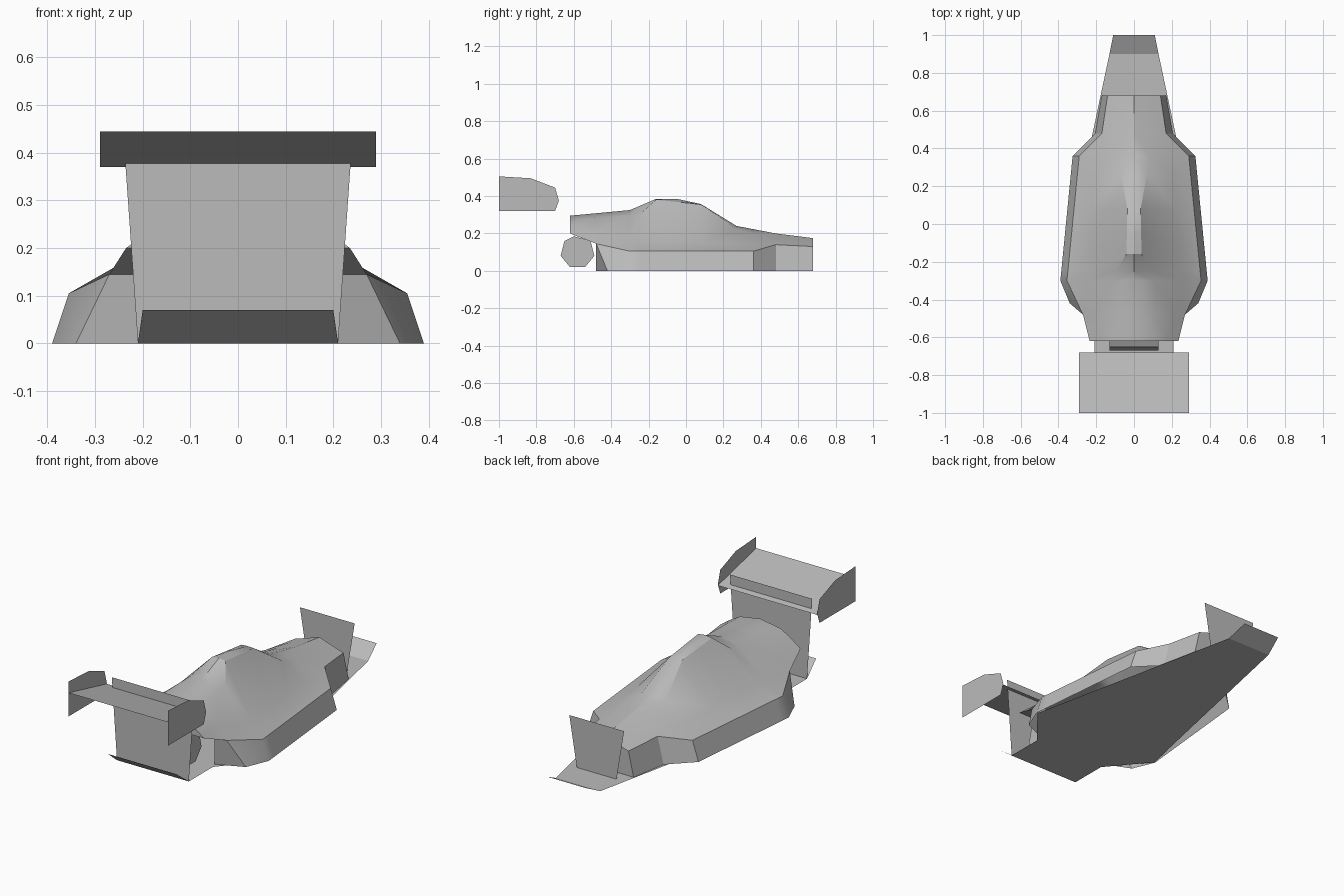
import bpy
import bmesh
from math import radians

default_cube = bpy.data.objects.get("Cube")
if default_cube:
    bpy.data.objects.remove(default_cube, do_unlink=True)

# One plain paint for every part
paint = bpy.data.materials.new("plain_grey")
paint.use_nodes = True
grey = (0.5, 0.5, 0.5, 1)
paint.diffuse_color = grey
paint.node_tree.nodes["Principled BSDF"].inputs["Base Color"].default_value = grey


def finish(bm, name, smooth_angle=None, recalc=False):
    """Turn a bmesh into a named, painted object."""
    if recalc:
        bmesh.ops.recalc_face_normals(bm, faces=bm.faces)
    mesh = bpy.data.meshes.new(name)
    bm.to_mesh(mesh)
    bm.free()
    mesh.materials.append(paint)
    part = bpy.data.objects.new(name, mesh)
    bpy.context.scene.collection.objects.link(part)
    if smooth_angle:
        bpy.ops.object.select_all(action='DESELECT')
        part.select_set(True)
        bpy.context.view_layer.objects.active = part
        bpy.ops.object.shade_smooth_by_angle(angle=radians(smooth_angle))
    return part


def sheet(name, points):
    """A single flat panel through the given corners."""
    bm = bmesh.new()
    bm.faces.new([bm.verts.new(p) for p in points])
    return finish(bm, name)


def cross_panel(name, low, high):
    """A symmetric panel; low and high are (half width, y, z)."""
    (lx, ly, lz), (hx, hy, hz) = low, high
    return sheet(name, [(-lx, ly, lz), (lx, ly, lz), (hx, hy, hz), (-hx, hy, hz)])


def along(keys, y):
    """Read a line of (y, x, z) keys at a given y."""
    for a, b in zip(keys, keys[1:]):
        if y <= b[0]:
            t = (y - a[0]) / (b[0] - a[0])
            return tuple(p + (q - p) * t for p, q in zip(a[1:], b[1:]))
    return keys[-1][1:]


# Guide lines of the body shell, each key is (y, half width, height)
shoulder = [(-0.62, 0.235, 0.2), (-0.48, 0.27, 0.145), (-0.3, 0.355, 0.105),
            (0.36, 0.29, 0.105), (0.48, 0.17, 0.14), (0.68, 0.14, 0.13)]
flank = [(-0.62, 0.18, 0.24), (-0.3, 0.25, 0.165), (0.36, 0.2, 0.14),
         (0.48, 0.15, 0.15), (0.68, 0.1, 0.142)]
cover = [(-0.62, 0.12, 0.275), (-0.25, 0.1, 0.3), (-0.16, 0.04, 0.38),
         (0.08, 0.035, 0.355), (0.27, 0.07, 0.225), (0.48, 0.11, 0.165),
         (0.68, 0.06, 0.155)]
spine = [(-0.62, 0, 0.295), (-0.3, 0, 0.325), (-0.16, 0, 0.385), (-0.05, 0, 0.385),
         (0.08, 0, 0.357), (0.27, 0, 0.24), (0.48, 0, 0.2), (0.68, 0, 0.175)]
sill = [(-0.42, 0.34, 0), (-0.3, 0.39, 0), (0.36, 0.325, 0), (0.48, 0.205, 0),
        (0.68, 0.17, 0)]
stations = [-0.62, -0.48, -0.3, -0.25, -0.16, -0.05, 0.08, 0.27, 0.36, 0.48, 0.68]

# Body shell: bridge the guide lines on each side of the spine
bm = bmesh.new()
for side in (1, -1):
    rows = []
    for y in stations:
        row = []
        for line in (shoulder, flank, cover, spine):
            x, z = along(line, y)
            row.append(bm.verts.new((side * x, y, z)))
        foot_y = max(y, sill[0][0])
        x, z = along(sill, foot_y)
        row.insert(0, bm.verts.new((side * x, foot_y, z)))
        rows.append(row)
    for i, (a, b) in enumerate(zip(rows, rows[1:])):
        for j in range(4):
            if i or j:
                bm.faces.new((a[j], b[j], b[j + 1], a[j + 1]))
    # End caps, tail underside and the panel behind the side pod
    tail, pod, nose = rows[0], rows[1], rows[-1]
    keel = [bm.verts.new((0, v.co.y, v.co.z)) for v in (tail[1], pod[1])]
    bm.faces.new(tail[1:] + [keel[0]])
    bm.faces.new((tail[1], pod[1], keel[1], keel[0]))
    foot = bm.verts.new((0, nose[0].co.y, 0))
    bm.faces.new(nose + [foot])
    inner = [bm.verts.new((side * 0.2, pod[1].co.y, z)) for z in (0, pod[1].co.z)]
    bm.faces.new((pod[1], pod[0], inner[0], inner[1]))
bmesh.ops.remove_doubles(bm, verts=bm.verts, dist=0.0005)
finish(bm, "body_shell", 28, recalc=True)

# Flat floor with the raised lip at each end
outline = [(0.21, -0.71), (0.21, -0.51), (0.385, -0.3), (0.13, 0.9)]
sheet("floor", [(x, y, 0) for x, y in outline]
      + [(-x, y, 0) for x, y in reversed(outline)])
cross_panel("nose_lip", (0.13, 0.9, 0), (0.11, 1, 0.05))
cross_panel("tail_lip", (0.2, -0.8, 0.07), (0.21, -0.71, 0))

# Upright panels at both ends
cross_panel("tail_upright", (0.21, -0.71, 0), (0.24, -0.71, 0.43))
cross_panel("nose_upright", (0.116, 0.745, 0), (0.16, 0.745, 0.265))

# Tilted wing between two end plates
cross_panel("wing_blade", (0.29, -1, 0.445), (0.29, -0.68, 0.37))
plate = [(-1, 0.32), (-0.7, 0.32), (-0.68, 0.375), (-0.7, 0.445),
         (-0.83, 0.495), (-1, 0.505)]
for side, label in ((1, "left"), (-1, "right")):
    sheet("wing_end_plate_" + label, [(side * 0.29, y, z) for y, z in plate[::side]])

# Faceted drum under the tail
drum = [(-0.67, 0.08), (-0.65, 0.16), (-0.6, 0.185), (-0.51, 0.16),
        (-0.49, 0.08), (-0.54, 0.02), (-0.62, 0.02)]
bm = bmesh.new()
ends = [[bm.verts.new((x, y, z)) for y, z in drum] for x in (-0.13, 0.13)]
for ring in ends:
    bm.faces.new(ring)
for i in range(len(drum)):
    bm.faces.new((ends[0][i - 1], ends[0][i], ends[1][i], ends[1][i - 1]))
finish(bm, "tail_drum", recalc=True)
